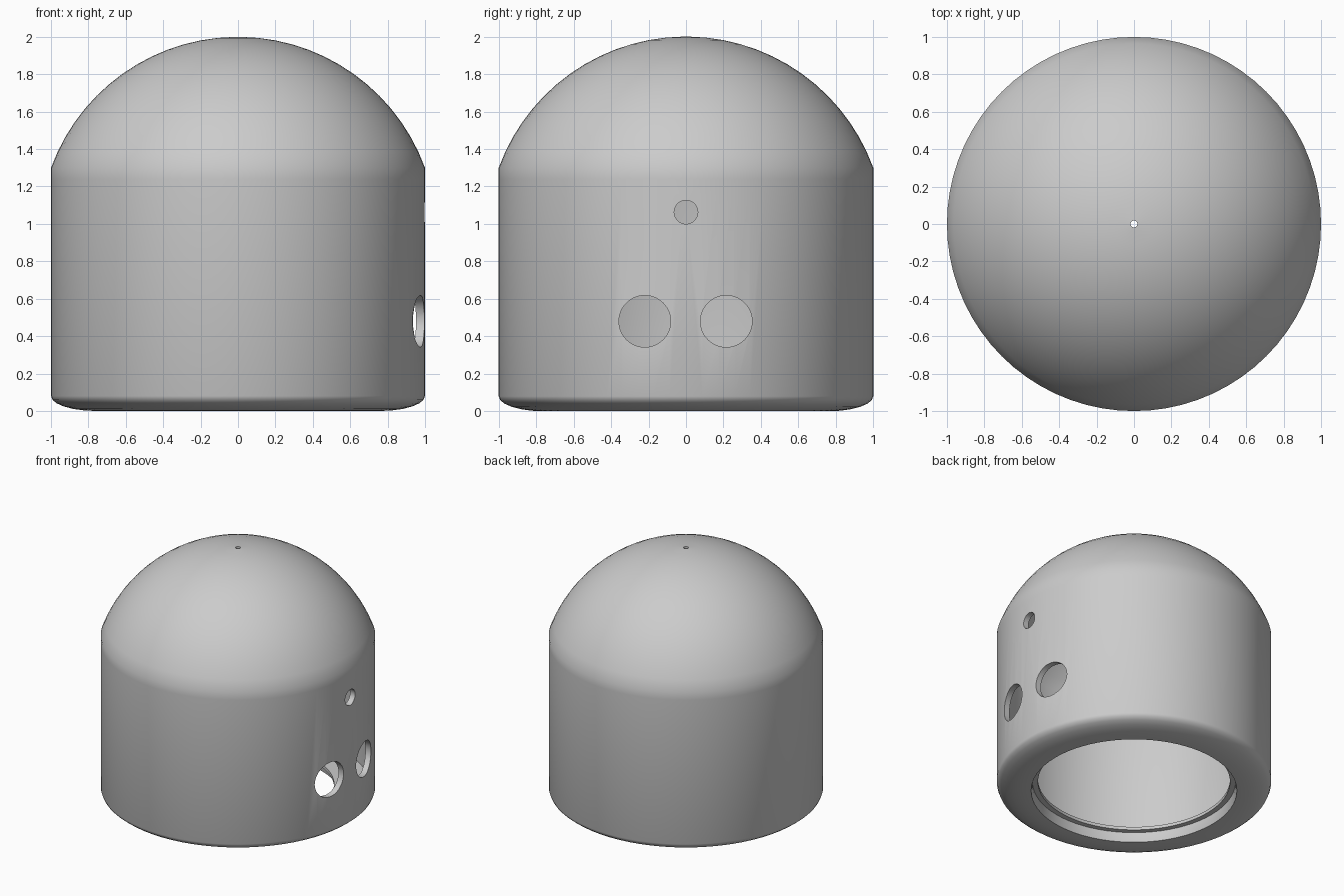
import bpy, bmesh, math

old = bpy.data.objects.get("Cube")
if old:
    bpy.data.objects.remove(old, do_unlink=True)

SEGMENTS = 72
CENTRE_Z, DOME_R, WALL = 0.936, 1.064, 0.045
VENT_R = 0.018

grey = bpy.data.materials.new("light grey")
grey.use_nodes = True
colour = (0.6, 0.6, 0.6, 1)
grey.diffuse_color = colour
grey.node_tree.nodes["Principled BSDF"].inputs["Base Color"].default_value = colour


def dome_arc(radius, rim, steps):
    """Profile points from the wall rim up to the small vent at the top."""
    start, end = math.asin(rim / radius), math.asin(VENT_R / radius)
    angles = [start + (end - start) * i / steps for i in range(steps + 1)]
    return [(radius * math.sin(a), CENTRE_Z + radius * math.cos(a)) for a in angles]


def lathe(name, profile):
    """Turn a closed (radius, height) profile around the z axis."""
    bm = bmesh.new()
    rings = []
    for s in range(SEGMENTS):
        a = 2 * math.pi * s / SEGMENTS
        rings.append([bm.verts.new((r * math.cos(a), r * math.sin(a), z)) for r, z in profile])
    n = len(profile)
    for s in range(SEGMENTS):
        one, two = rings[s], rings[(s + 1) % SEGMENTS]
        for i in range(n):
            j = (i + 1) % n
            bm.faces.new((one[i], two[i], two[j], one[j]))
    bmesh.ops.recalc_face_normals(bm, faces=bm.faces)
    mesh = bpy.data.meshes.new(name)
    bm.to_mesh(mesh)
    bm.free()
    obj = bpy.data.objects.new(name, mesh)
    bpy.context.collection.objects.link(obj)
    mesh.materials.append(grey)
    return obj


# Hollow shell: rounded foot, straight wall, dome, cavity and stepped opening
foot = []
for i in range(7):
    a = math.pi / 2 * i / 6
    foot.append((0.76 + 0.24 * math.sin(a), 0.08 - 0.08 * math.cos(a)))
outer = [(0.75, 0)] + foot + [(1, 1.24)] + dome_arc(DOME_R, 1, 14)
inner = dome_arc(DOME_R - WALL, 1 - WALL, 14)[::-1]
opening = [(1 - WALL, 0.10), (0.70, 0.10), (0.70, 0.075), (0.74, 0.075), (0.74, 0.04)]
shell = lathe("domed_shell", outer + inner + opening)

# Two large ports and a small one through the side wall
for y, z, radius in ((-0.22, 0.48, 0.138), (0.215, 0.48, 0.138), (0, 1.063, 0.063)):
    bpy.ops.mesh.primitive_cylinder_add(vertices=48, radius=radius, depth=0.6,
                                        location=(0.95, y, z), rotation=(0, math.pi / 2, 0))
    cutter = bpy.context.object
    cutter.name = "port_cutter"
    cutter.data.materials.append(grey)
    cutter.hide_render = True
    mod = shell.modifiers.new("port", 'BOOLEAN')
    mod.operation = 'DIFFERENCE'
    mod.solver = 'EXACT'
    mod.object = cutter
    bpy.context.view_layer.objects.active = shell
    bpy.ops.object.modifier_apply(modifier=mod.name)
    bpy.data.objects.remove(cutter, do_unlink=True)

# Smooth shading with crisp port and lip edges
bpy.ops.object.select_all(action='DESELECT')
shell.select_set(True)
bpy.context.view_layer.objects.active = shell
bpy.ops.object.shade_smooth_by_angle(angle=math.radians(35))
